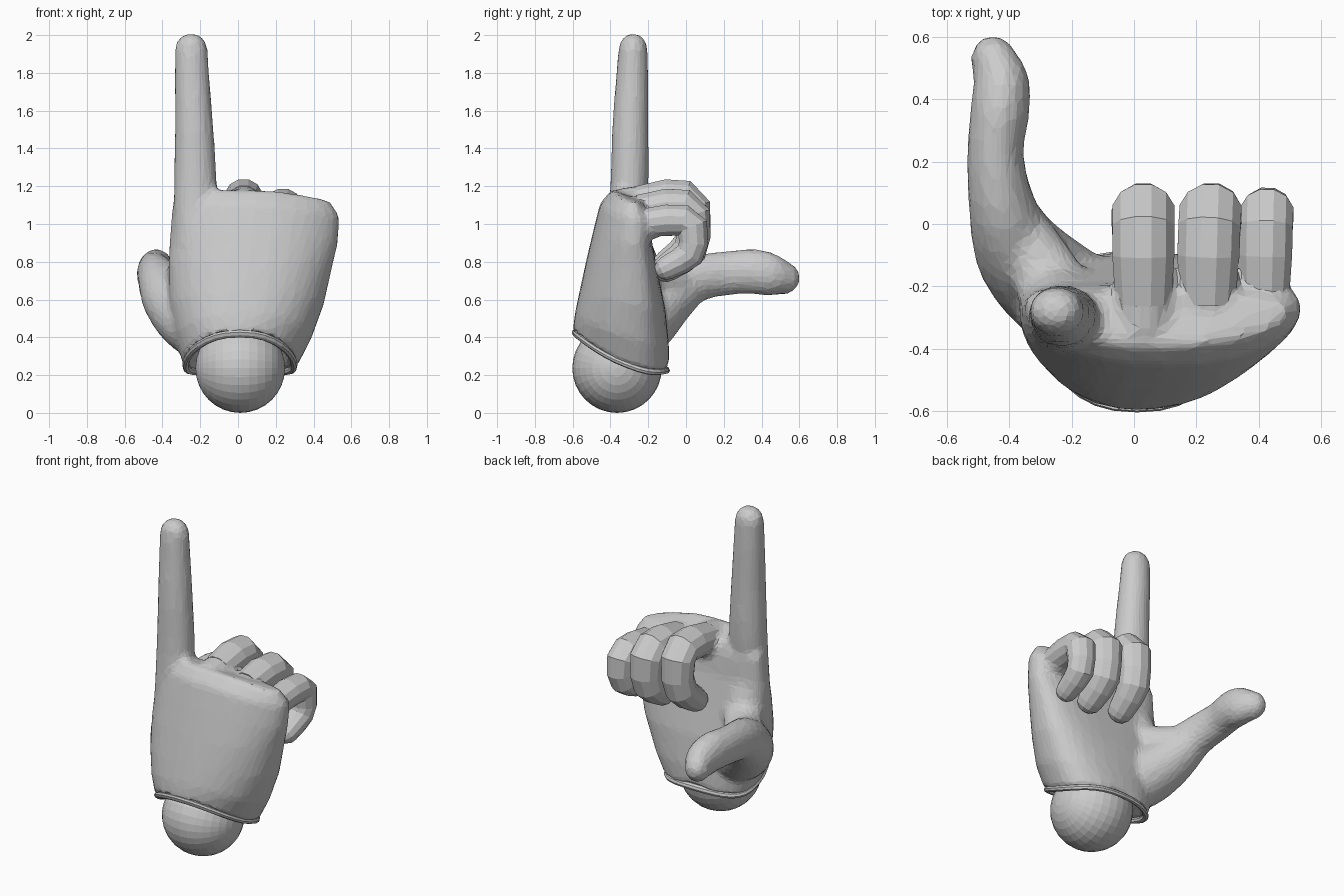
import bpy, bmesh, math
from mathutils import Vector

if "Cube" in bpy.data.objects:
    bpy.data.objects.remove(bpy.data.objects["Cube"])


def loft(name, rings, closed=False):
    """Skin a list of equal-length point rings."""
    bm = bmesh.new()
    rows = [[bm.verts.new(p) for p in r] for r in rings]
    n = len(rows[0])
    pairs = list(zip(rows, rows[1:] + rows[:1] if closed else rows[1:]))
    for a, b in pairs:
        for i in range(n):
            j = (i + 1) % n
            bm.faces.new((a[i], a[j], b[j], b[i]))
    if not closed:
        bm.faces.new(rows[0][::-1])
        bm.faces.new(rows[-1])
    bmesh.ops.recalc_face_normals(bm, faces=bm.faces)
    me = bpy.data.meshes.new(name)
    bm.to_mesh(me)
    bm.free()
    ob = bpy.data.objects.new(name, me)
    bpy.context.collection.objects.link(ob)
    return ob


def spline(keys, steps):
    """Catmull-Rom through rows of x, y, z, side radius, depth radius."""
    k = [keys[0]] + list(keys) + [keys[-1]]
    out = []
    for i in range(1, len(k) - 2):
        for s in range(steps):
            t = s / steps
            out.append([0.5 * (2 * b + (c - a) * t + (2 * a - 5 * b + 4 * c - d) * t * t
                               + (3 * b - a - 3 * c + d) * t ** 3)
                        for a, b, c, d in zip(*k[i - 1:i + 3])])
    return out + [list(keys[-1])]


def digit(name, keys, sides=12, steps=2):
    """Finger: swept oval section with a rounded tip."""
    pts = spline(keys, steps)
    end = Vector(pts[-1][:3])
    t = (end - Vector(pts[-2][:3])).normalized()
    rs, rd = pts[-1][3:]
    for d, f in ((0.5, 0.88), (0.85, 0.58), (1.0, 0.22)):
        pts.append([*(end + t * rd * d), rs * f, rd * f])
    rings = []
    for i, p in enumerate(pts):
        a, b = pts[max(i - 1, 0)], pts[min(i + 1, len(pts) - 1)]
        t = (Vector(b[:3]) - Vector(a[:3])).normalized()
        side = (Vector((1, 0, 0)) - t * t.x).normalized()
        up = t.cross(side)
        ring = []
        for q in range(sides):
            w = 2 * math.pi * (q + 0.5) / sides
            ring.append(Vector(p[:3]) + side * p[3] * math.cos(w) + up * p[4] * math.sin(w))
        rings.append(ring)
    return loft(name, rings)


def palm_ring(left, right, yf, yb, zf, zb, drop, bow, n=32):
    """Tilted rounded section, its sides bowed towards the palm face."""
    pts = []
    for i in range(n):
        w = 2 * math.pi * i / n
        c, s = math.cos(w), math.sin(w)
        c2 = math.copysign(abs(c) ** 0.85, c)
        s2 = math.copysign(abs(s) ** 0.85, s)
        x = (left + right) / 2 + (right - left) / 2 * c2
        y = (yf + yb) / 2 + (yb - yf) / 2 * s2 + bow * c * c
        z = (zf + zb) / 2 + (zb - zf) / 2 * s2 - drop * c * c
        if zf > 0.9:
            z -= 0.14 * max(0, x - 0.15)
        pts.append(Vector((x, y, z)))
    return pts


# Palm with a hollow cuff
cuff = (-0.29, 0.31, -0.60, -0.09, 0.425, 0.225, 0.07, 0.03)
palm = loft("hand", [palm_ring(*r) for r in (
    (-0.18, 0.20, -0.53, -0.19, 0.50, 0.40, 0.0, 0.0),
    (-0.245, 0.265, -0.57, -0.13, 0.44, 0.25, 0.06, 0.02),
    cuff,
    (-0.33, 0.39, -0.59, -0.09, 0.52, 0.36, 0.04, 0.03),
    (-0.365, 0.455, -0.565, -0.11, 0.64, 0.55, 0.02, 0.05),
    (-0.37, 0.50, -0.53, -0.15, 0.80, 0.75, 0.0, 0.06),
    (-0.36, 0.53, -0.49, -0.185, 0.97, 0.93, 0.0, 0.06),
    (-0.35, 0.54, -0.455, -0.20, 1.11, 1.07, 0.0, 0.06),
    (-0.32, 0.49, -0.39, -0.23, 1.185, 1.15, 0.0, 0.03))])

# Thumb, thumb web and straight index finger
thumb = digit("thumb", [(-0.13, -0.28, 0.42, 0.16, 0.16), (-0.25, -0.21, 0.48, 0.17, 0.165),
                        (-0.36, -0.10, 0.60, 0.15, 0.15), (-0.42, 0.04, 0.705, 0.112, 0.125),
                        (-0.445, 0.22, 0.74, 0.092, 0.118), (-0.43, 0.36, 0.748, 0.096, 0.12),
                        (-0.425, 0.45, 0.73, 0.092, 0.115), (-0.445, 0.515, 0.715, 0.078, 0.09)],
              16, 3)
web = digit("thumb_web", [(-0.35, -0.05, 0.68, 0.10, 0.10), (-0.25, -0.22, 0.74, 0.12, 0.10),
                          (-0.22, -0.31, 1.0, 0.12, 0.10)])
index = digit("index_finger", [(-0.22, -0.33, 0.85, 0.12, 0.10), (-0.226, -0.30, 1.20, 0.116, 0.102),
                               (-0.232, -0.295, 1.50, 0.104, 0.098),
                               (-0.243, -0.285, 1.76, 0.094, 0.088),
                               (-0.248, -0.28, 1.93, 0.088, 0.078)], 16, 3)

# Knuckles easing the curled fingers into the palm
knuckles = [digit("knuckle", [(x, y, z - 0.03, r, r), (x, -0.15, z, r * 0.95, r * 0.95)], 12, 3)
            for x, y, z, r in ((0.03, -0.33, 1.125, 0.098), (0.235, -0.30, 1.075, 0.098),
                               (0.42, -0.26, 1.01, 0.085))]

# Fuse the hand into one faceted skin
bpy.ops.object.select_all(action='DESELECT')
for ob in [palm, thumb, web, index] + knuckles:
    ob.select_set(True)
bpy.context.view_layer.objects.active = palm
bpy.ops.object.join()
m = palm.modifiers.new("fuse", 'REMESH')
m.mode = 'VOXEL'
m.voxel_size = 0.018
m = palm.modifiers.new("blend", 'SMOOTH')
m.factor = 0.5
m.iterations = 10
m = palm.modifiers.new("facets", 'DECIMATE')
m.ratio = 0.14

# Rolled edge around the cuff
path = palm_ring(*cuff)
mid = sum(path, Vector()) / len(path)
rim = []
for p in path:
    out = (p - mid).normalized()
    rim.append([p - out * 0.014 + out * 0.019 * math.cos(a) + Vector((0, 0, 0.019 * math.sin(a)))
                for a in [math.tau * k / 8 for k in range(8)]])
loft("cuff_rim", rim, closed=True)

# Curled fingers share one bent path: sideways offset, y, z, thickness
CURL = [(0.0, -0.25, 1.115, 0.9), (0.0, -0.10, 1.14, 1.0), (0.0, -0.01, 1.137, 1.0),
        (0.0, 0.035, 1.09, 1.0), (0.0, 0.04, 0.97, 0.93), (-0.01, 0.02, 0.89, 0.93),
        (-0.015, -0.03, 0.84, 0.85), (-0.02, -0.10, 0.79, 0.76)]
for name, x0, x1, top, k, r in (("middle_finger", 0.03, 0.03, 1.14, 1.0, 0.103),
                                ("ring_finger", 0.235, 0.26, 1.09, 0.92, 0.103),
                                ("little_finger", 0.42, 0.435, 1.02, 0.72, 0.088)):
    keys = []
    for i, (dx, y, z, f) in enumerate(CURL):
        x = x0 + (x1 - x0) * i / 7 + dx
        keys.append((x, y, top + (z - 1.14) * k, r * f, r * f * 0.97))
    digit(name, keys, 12, 1)

# Wrist ball
bpy.ops.mesh.primitive_uv_sphere_add(segments=32, ring_count=16, radius=0.237,
                                     location=(0.012, -0.365, 0.237),
                                     rotation=(0, math.pi / 2, 0))
bpy.context.object.name = "wrist_ball"
